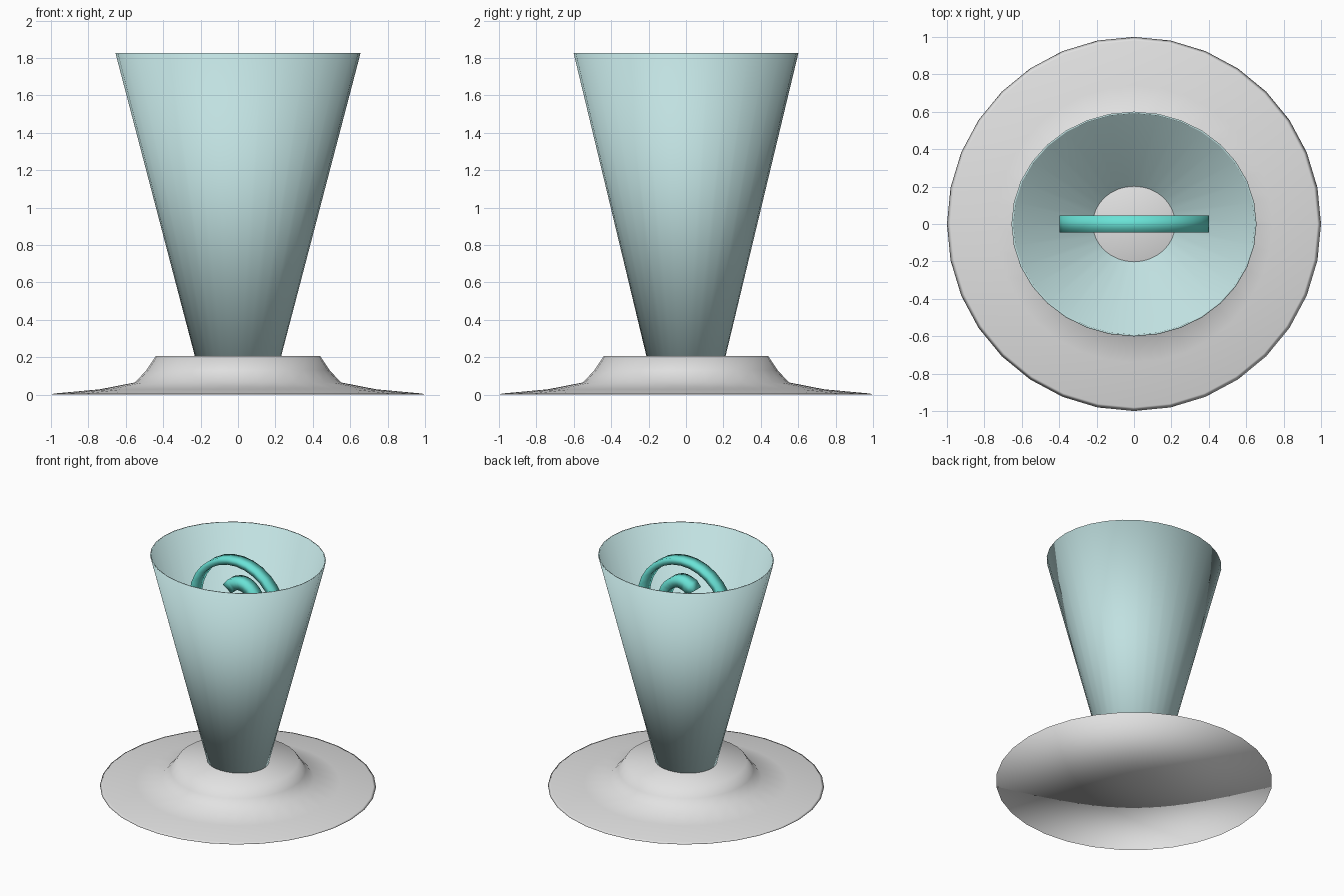
import bpy, bmesh, math
from mathutils import Vector

if "Cube" in bpy.data.objects:
    bpy.data.objects.remove(bpy.data.objects["Cube"])


def material(name, rgb):
    m = bpy.data.materials.new(name)
    m.diffuse_color = (*rgb, 1)
    m.use_nodes = True
    m.node_tree.nodes["Principled BSDF"].inputs["Base Color"].default_value = m.diffuse_color
    return m


def finish(bm, name, mat, smooth_angle):
    bmesh.ops.recalc_face_normals(bm, faces=bm.faces)
    me = bpy.data.meshes.new(name)
    bm.to_mesh(me)
    bm.free()
    me.materials.append(mat)
    ob = bpy.data.objects.new(name, me)
    bpy.context.collection.objects.link(ob)
    bpy.ops.object.select_all(action='DESELECT')
    bpy.context.view_layer.objects.active = ob
    ob.select_set(True)
    bpy.ops.object.shade_smooth_by_angle(angle=math.radians(smooth_angle))
    return ob


def bridge_rings(bm, rings):
    for a, b in zip(rings, rings[1:]):
        n = len(a)
        for i in range(n):
            j = (i + 1) % n
            bm.faces.new((a[i], a[j], b[j], b[i]))
    # close both ends with a fan
    for ring in (rings[0], rings[-1]):
        face = bm.faces.new(ring)
        bmesh.ops.poke(bm, faces=[face])


def lathe(name, profile, mat, y_scale=1.0, sides=32):
    bm = bmesh.new()
    rings = []
    for r, z in profile:
        rings.append([bm.verts.new((r * math.cos(t), r * math.sin(t) * y_scale, z))
                      for t in (2 * math.pi * i / sides for i in range(sides))])
    bridge_rings(bm, rings)
    return finish(bm, name, mat, 180)


grey = material("light grey", (0.76, 0.76, 0.76))
glass = material("pale teal", (0.53, 0.75, 0.75))
teal = material("bright teal", (0.14, 0.76, 0.67))

# Flared round foot, soft all over
lathe("base", [(1.0, 0), (0.98, 0.006), (0.74, 0.028), (0.55, 0.065),
               (0.49, 0.13), (0.44, 0.205)], grey)

# Thin slightly oval cone, open at the top, soft over the rim
lathe("cup", [(0.19, 0.05), (0.655, 1.825), (0.645, 1.825),
              (0.185, 0.07)], glass, y_scale=0.917)

# Spiral: tip curl, one growing turn, then a stem down into the cup
path = [Vector((x, 0, z)) for x, z in ((-0.065, 1.575), (-0.04, 1.61), (0.0, 1.625))]
for i in range(1, 37):
    k = i / 36
    a = math.radians(90 - k * 450)
    grow = min(1, k / 0.6)
    r = 0.085 + 0.29 * grow
    cz = 1.54 - 0.115 * grow
    path.append(Vector((r * math.cos(a), 0, cz + r * math.sin(a))))
for x, z in ((0.34, 1.22), (0.22, 0.95), (0.1, 0.65), (0.04, 0.4), (0.0, 0.1)):
    path.append(Vector((x, 0, z)))

bm = bmesh.new()
rings = []
for i, p in enumerate(path):
    t = (path[min(i + 1, len(path) - 1)] - path[max(i - 1, 0)]).normalized()
    side = Vector((t.z, 0, -t.x))
    h = 0.045 - 0.02 * min(1, i / 15)
    rings.append([bm.verts.new(p + side * u * h + Vector((0, v * 0.045, 0)))
                  for u, v in ((1, 1), (-1, 1), (-1, -1), (1, -1))])
bridge_rings(bm, rings)
finish(bm, "spiral", teal, 180)
